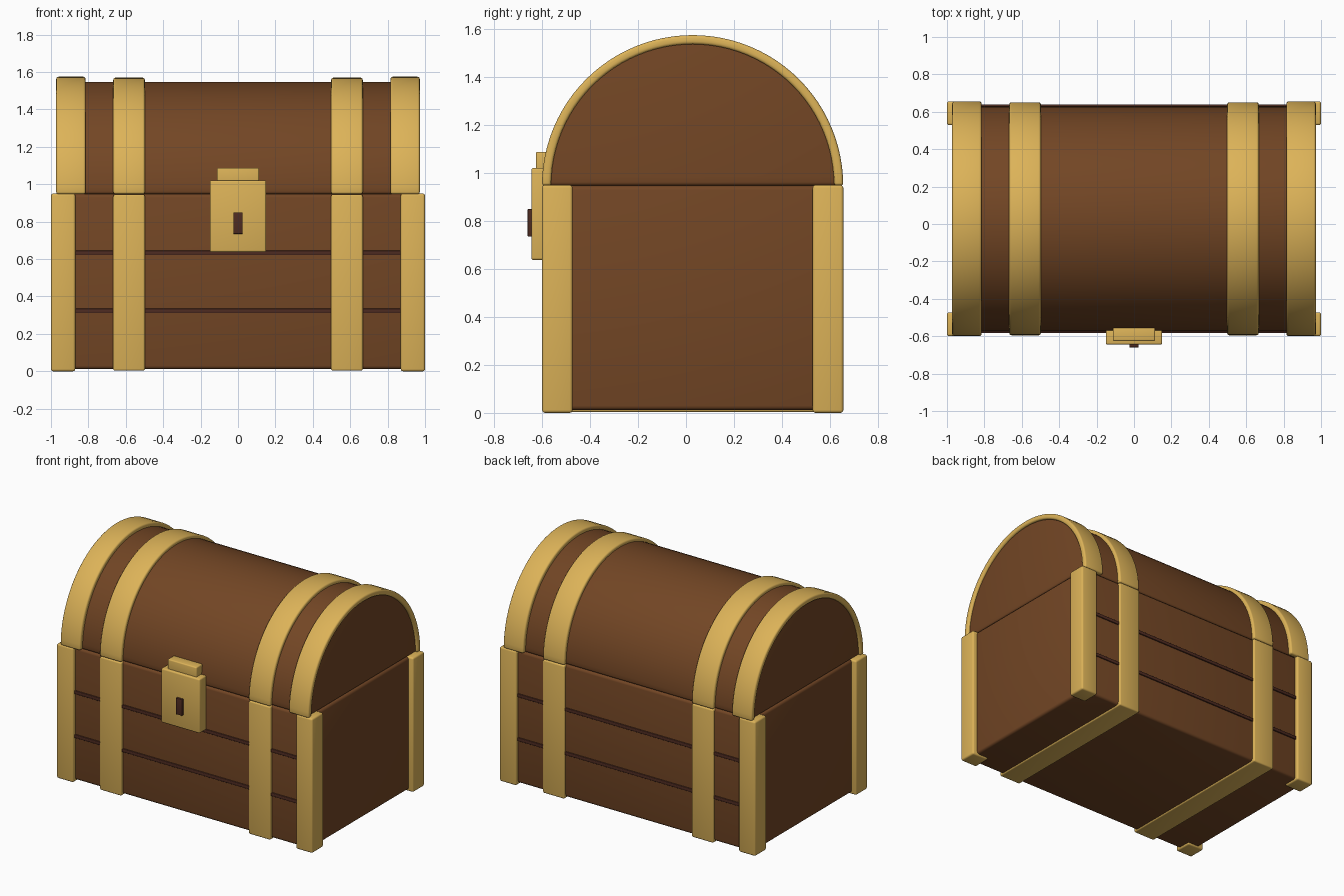
import bpy, bmesh, math

if "Cube" in bpy.data.objects:
    bpy.data.objects.remove(bpy.data.objects["Cube"], do_unlink=True)

MID_Y = 0.0275   # depth centre of the chest body
SEAM_Z = 0.947   # where the lid meets the body


def make_material(name, rgb):
    mat = bpy.data.materials.new(name)
    mat.use_nodes = True
    mat.diffuse_color = (*rgb, 1)
    mat.node_tree.nodes["Principled BSDF"].inputs["Base Color"].default_value = (*rgb, 1)
    return mat


wood = make_material("wood_brown", (0.17, 0.061, 0.018))
gold = make_material("gold", (0.72, 0.45, 0.098))
dark = make_material("dark_brown", (0.076, 0.024, 0.015))


def finish(bm, name, mat, bevel):
    """Round the sharp edges, then turn the bmesh into a smooth-shaded object."""
    bmesh.ops.recalc_face_normals(bm, faces=bm.faces)
    if bevel:
        sharp = [e for e in bm.edges if e.calc_face_angle(0) > math.radians(40)]
        bmesh.ops.bevel(bm, geom=sharp, offset=bevel, segments=3,
                        profile=0.5, affect='EDGES', clamp_overlap=True)
    mesh = bpy.data.meshes.new(name)
    bm.to_mesh(mesh)
    bm.free()
    mesh.materials.append(mat)
    obj = bpy.data.objects.new(name, mesh)
    bpy.context.collection.objects.link(obj)
    bpy.ops.object.select_all(action='DESELECT')
    obj.select_set(True)
    bpy.context.view_layer.objects.active = obj
    bpy.ops.object.shade_smooth_by_angle(angle=math.radians(40))
    return obj


def box(name, x, y, z, mat, bevel=0.012):
    """Box from (min, max) ranges."""
    bm = bmesh.new()
    bmesh.ops.create_cube(bm, size=1)
    for v in bm.verts:
        for i, (lo, hi) in enumerate((x, y, z)):
            v.co[i] = lo if v.co[i] < 0 else hi
    return finish(bm, name, mat, bevel)


def arch(name, x, outer, mat, inner=0, bevel=0.012, steps=48):
    """Half disc, or half ring when inner is set, extruded along x."""
    def arc(radius):
        return [(MID_Y + radius * math.cos(math.pi * i / steps),
                 SEAM_Z + radius * math.sin(math.pi * i / steps))
                for i in range(steps + 1)]
    bm = bmesh.new()
    profile = arc(outer) + (arc(inner)[::-1] if inner else [])
    face = bm.faces.new([bm.verts.new((x[0], y, z)) for y, z in profile])
    grown = bmesh.ops.extrude_face_region(bm, geom=[face])
    for v in grown["geom"]:
        if isinstance(v, bmesh.types.BMVert):
            v.co.x = x[1]
    return finish(bm, name, mat, bevel)


def span(side, lo, hi):
    """Range mirrored to the given side."""
    return tuple(sorted((side * lo, side * hi)))


# Wooden body and rounded lid
box("body", (-0.965, 0.965), (-0.575, 0.632), (0.012, SEAM_Z), wood, 0.018)
arch("lid", (-0.957, 0.957), 0.6, wood, bevel=0.015)

# Dark seams between the planks, front and back
for level, z in (("lower", 0.323), ("upper", 0.633)):
    for face, y in (("front", -0.572), ("back", 0.629)):
        box(f"{level}_{face}_plank_seam", (-0.88, 0.88),
            (y - 0.011, y + 0.011), (z - 0.012, z + 0.012), dark, 0.004)

# Gold fittings, mirrored left and right
for side, label in ((1, "left"), (-1, "right")):
    for face, y in (("front", (-0.6, -0.473)), ("back", (0.528, 0.656))):
        box(f"{label}_{face}_corner", span(side, 0.87, 1.0), y, (0, 0.95), gold)
    box(f"{label}_body_strap", span(side, 0.498, 0.667),
        (-0.594, 0.65), (0.003, 0.945), gold, 0.01)
    arch(f"{label}_inner_lid_band", span(side, 0.498, 0.667), 0.623, gold, 0.585)
    arch(f"{label}_outer_lid_band", span(side, 0.815, 0.972), 0.628, gold, 0.59)

# Latch with keyhole
box("latch_tab", (-0.113, 0.113), (-0.626, -0.555), (0.99, 1.088), gold, 0.008)
box("latch_plate", (-0.151, 0.151), (-0.645, -0.565), (0.637, 1.021), gold, 0.01)
box("keyhole", (-0.025, 0.025), (-0.66, -0.63), (0.735, 0.85), dark, 0.003)
